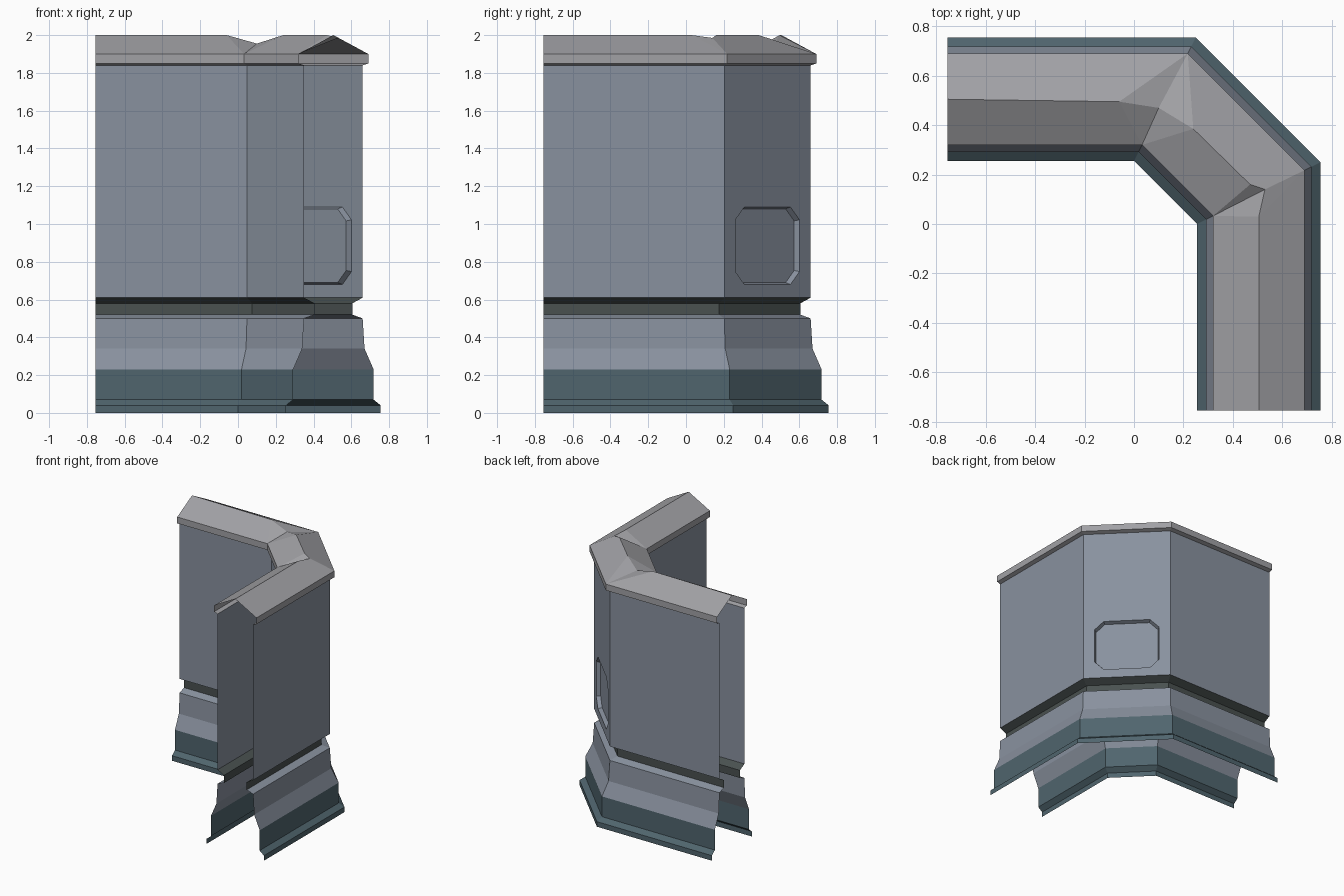
import bpy, bmesh
from mathutils import Vector

if "Cube" in bpy.data.objects:
    bpy.data.objects.remove(bpy.data.objects["Cube"])

C, END = 0.505, 0.755      # centreline of each leg, length of the legs


def path(d):
    """Four plan points of the angled wall line at signed offset d."""
    y = C + d
    k = (y - 0.255) / 2
    return [(-END, y), (k, y), (y, k), (y, -END)]


def material(name, rgb):
    m = bpy.data.materials.new(name)
    m.diffuse_color = (*rgb, 1)
    m.use_nodes = True
    m.node_tree.nodes["Principled BSDF"].inputs["Base Color"].default_value = m.diffuse_color
    return m


def finish(name, bm, mat):
    bmesh.ops.remove_doubles(bm, verts=bm.verts, dist=0.0005)
    me = bpy.data.meshes.new(name)
    bm.to_mesh(me)
    bm.free()
    ob = bpy.data.objects.new(name, me)
    bpy.context.collection.objects.link(ob)
    me.materials.append(mat)


def face(bm, pts, flip=False):
    pts = list(pts)
    bm.faces.new([bm.verts.new(p) for p in (pts[::-1] if flip else pts)])


def sweep(bm, profile, skip=None):
    """Sweep a (half width, height) profile along both sides of the wall."""
    for s in (1, -1):
        for (d0, z0), (d1, z1) in zip(profile, profile[1:]):
            a, b = path(s * d0), path(s * d1)
            for i in range(3):
                if (s, i) != skip:
                    face(bm, [(*a[i], z0), (*a[i + 1], z0),
                              (*b[i + 1], z1), (*b[i], z1)], s > 0)


slate = material("slate", (0.08, 0.13, 0.155))
dark = material("dark_band", (0.067, 0.082, 0.08))
blue_grey = material("blue_grey", (0.25, 0.285, 0.345))
stone = material("stone", (0.355, 0.355, 0.375))

# stepped plinth, sloped skirting and dark groove
for name, profile, mat in (
    ("plinth", [(.25, 0), (.25, .04), (.213, .07), (.213, .23)], slate),
    ("skirting", [(.213, .23), (.165, .34), (.155, .50), (.10, .52)], blue_grey),
    ("groove", [(.10, .52), (.10, .58), (.155, .61)], dark),
):
    bm = bmesh.new()
    sweep(bm, profile)
    finish(name, bm, mat)

# main wall, with a recessed eight-sided panel on the outer diagonal
bm = bmesh.new()
Z0, Z1, W = 0.61, 1.84, 0.155
sweep(bm, [(W, Z0), (W, Z1)], skip=(1, 1))
p = path(W)
mid = Vector(((p[1][0] + p[2][0]) / 2, (p[1][1] + p[2][1]) / 2, 0.885))
t = Vector((-1, 1, 0)).normalized()
n = Vector((1, 1, 0)).normalized()


def octagon(w, h, c, depth):
    flat = [(-w + c, -h), (w - c, -h), (w, -h + c), (w, h - c),
            (w - c, h), (-w + c, h), (-w, h - c), (-w, -h + c)]
    return [mid + t * u + Vector((0, 0, v)) - n * depth for u, v in flat]


rim = octagon(.24, .205, .068, 0)
floor = octagon(.23, .195, .064, .03)
corner = [(*p[2], Z0), (*p[1], Z0), (*p[1], Z1), (*p[2], Z1)]
for i in range(4):
    j = (i + 1) % 4
    a, b, c = rim[2 * i], rim[2 * i + 1], rim[(2 * i + 2) % 8]
    face(bm, [corner[i], corner[j], b, a])
    face(bm, [corner[j], c, b])
for i in range(8):
    j = (i + 1) % 8
    face(bm, [rim[i], rim[j], floor[j], floor[i]])
face(bm, floor)
bmesh.ops.remove_doubles(bm, verts=bm.verts, dist=0.0005)
finish("wall", bm, blue_grey)

# coping with an uneven ridge line at the corners
bm = bmesh.new()
sweep(bm, [(W, Z1), (.185, 1.85), (.185, 1.90)])
ridge = [(-END, .505, 2), (-.06, .495, 2), (.10, .47, 1.955), (.24, .385, 2),
         (.47, .16, 2), (.53, .14, 1.985), (.505, .03, 2), (.505, -END, 2)]
edge_of = [(0, 1), (1,), (1,), (1, 2), (2,), (2,), (2, 3)]
for s in (1, -1):
    e = [(*q, 1.90) for q in path(s * .185)]
    for i, ends in enumerate(edge_of):
        face(bm, [e[k] for k in ends] + [ridge[i + 1], ridge[i]], s > 0)
finish("coping", bm, stone)
